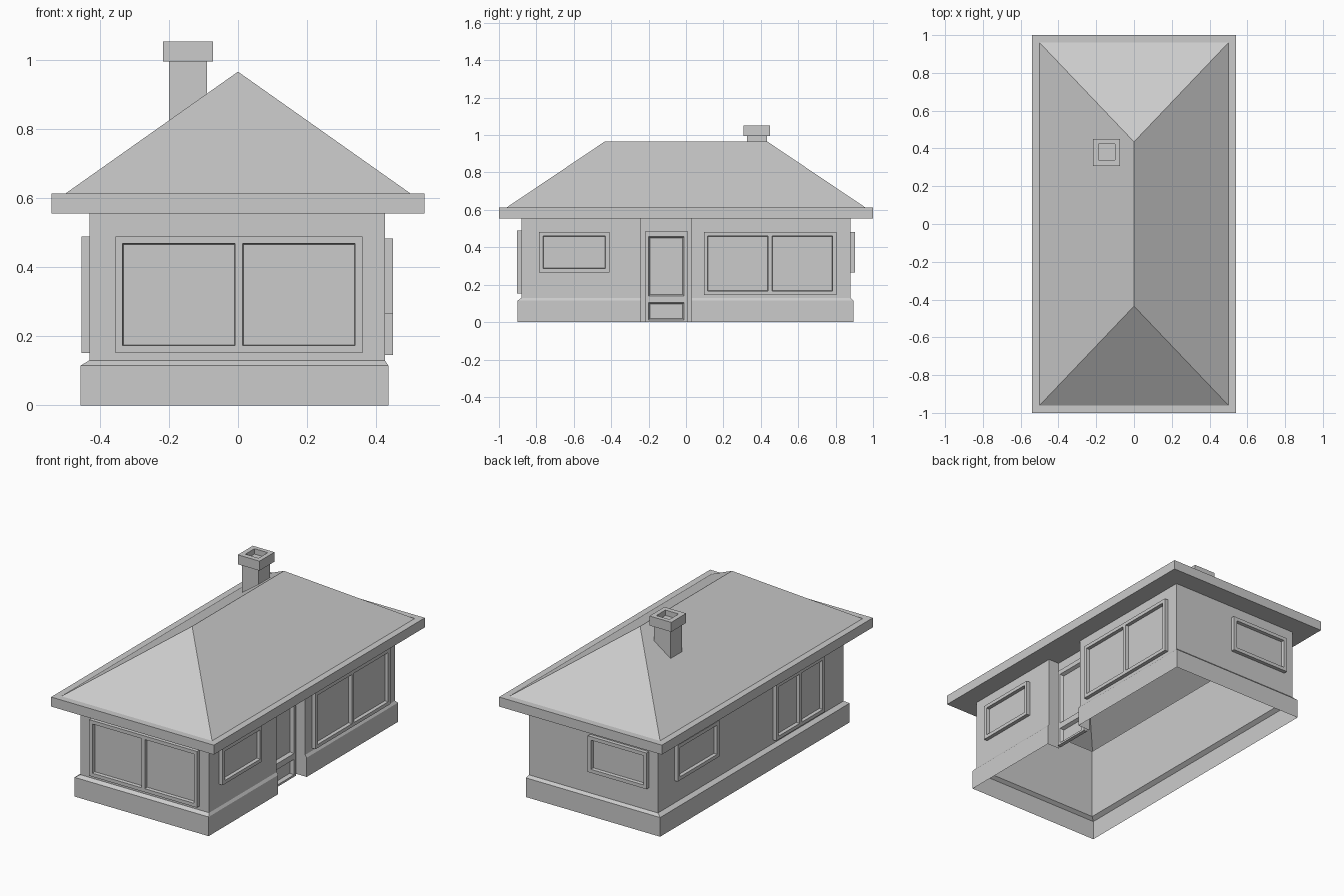
import bpy, bmesh

if "Cube" in bpy.data.objects:
    bpy.data.objects.remove(bpy.data.objects["Cube"])

grey = bpy.data.materials.new("plain grey")
grey.diffuse_color = (0.6, 0.6, 0.6, 1)
grey.use_nodes = True
grey.node_tree.nodes["Principled BSDF"].inputs["Base Color"].default_value = grey.diffuse_color

XL, XR, XD = -0.43, 0.425, 0.355      # left wall, right wall, recessed doorway
YF, YB = -0.88, 0.88                  # front wall, back wall
D0, D1 = -0.24, 0.03                  # doorway limits
EAVE, GUTTER = 0.555, 0.612


def finish(name, bm):
    bmesh.ops.remove_doubles(bm, verts=bm.verts, dist=1e-5)
    bmesh.ops.recalc_face_normals(bm, faces=bm.faces)
    me = bpy.data.meshes.new(name)
    bm.to_mesh(me)
    bm.free()
    me.materials.append(grey)
    ob = bpy.data.objects.new(name, me)
    bpy.context.collection.objects.link(ob)
    return ob


def loft(name, rings, cap_end=False):
    """Skin a stack of closed rings; coincident neighbours collapse to triangles."""
    bm = bmesh.new()
    for a, b in zip(rings, rings[1:]):
        for i in range(len(a)):
            j = (i + 1) % len(a)
            pts = []
            for p in (a[i], a[j], b[j], b[i]):
                if p not in pts:
                    pts.append(p)
            if len(pts) > 2:
                bm.faces.new([bm.verts.new(p) for p in pts])
    if cap_end:
        bm.faces.new([bm.verts.new(p) for p in rings[-1]])
    return finish(name, bm)


def rect(x0, x1, y0, y1, z):
    return [(x0, y0, z), (x1, y0, z), (x1, y1, z), (x0, y1, z)]


def footprint(x0, x1, y0, y1, xd, z):
    return [(x0, y0, z), (x1, y0, z), (x1, D0, z), (xd, D0, z),
            (xd, D1, z), (x1, D1, z), (x1, y1, z), (x0, y1, z)]


# Walls with plinth, sloped ledge and doorway recess, open underneath
loft("walls", [
    footprint(-0.455, 0.435, -0.9, 0.895, XD, 0),
    footprint(-0.455, 0.435, -0.9, 0.895, XD, 0.115),
    footprint(XL, XR, YF, YB, XD, 0.13),
    footprint(XL, XR, YF, YB, XD, EAVE)])

# Underside of the eaves
loft("soffit", [footprint(XL, XR, YF, YB, XD, EAVE),
                footprint(-0.54, 0.54, -1, 1, 0.54, EAVE)])

# Eave band and hipped roof
loft("roof", [
    rect(-0.54, 0.54, -1, 1, EAVE),
    rect(-0.54, 0.54, -1, 1, GUTTER),
    rect(-0.5, 0.5, -0.96, 0.96, GUTTER),
    rect(0, 0, -0.435, 0.435, 0.965)])

# Chimney: shaft cut to the roof slope, cap and flue opening
shaft = (-0.2, -0.09, 0.325, 0.432)
cap = (-0.217, -0.073, 0.308, 0.45)
flue = (-0.188, -0.1, 0.338, 0.424)
foot = [(x, y, 0.965 + x * 0.706 - 0.01) for x, y, z in rect(*shaft, 0)]
loft("chimney", [foot, rect(*shaft, 0.995), rect(*cap, 0.995), rect(*cap, 1.052),
                 rect(*flue, 1.052), rect(*flue, 1.02)], cap_end=True)

# Mapping from (along wall, height, distance out) to space for each side
SIDES = {
    "front": lambda u, z, d: (u, YF - d, z),
    "back": lambda u, z, d: (u, YB + d, z),
    "left": lambda u, z, d: (XL - d, u, z),
    "right": lambda u, z, d: (XR + d, u, z),
    "door": lambda u, z, d: (XD + d, u, z),
}


def panel(name, side, us, zs, out=0.023, rim=0.003):
    """Raised frame; cells with odd column and row are sunken panes."""
    f = SIDES[side]
    bm = bmesh.new()
    grid = [[bm.verts.new(f(u, z, out)) for z in zs] for u in us]
    panes = []
    for i in range(len(us) - 1):
        for j in range(len(zs) - 1):
            face = bm.faces.new((grid[i][j], grid[i + 1][j],
                                 grid[i + 1][j + 1], grid[i][j + 1]))
            if i % 2 and j % 2:
                panes.append(face)
    if side in ("back", "left"):
        bmesh.ops.reverse_faces(bm, faces=bm.faces)
    border = [e for e in bm.edges if e.is_boundary]
    ext = bmesh.ops.extrude_edge_only(bm, edges=border)["geom"]
    back = f(0, 0, 0)
    axis = 1 if side in ("front", "back") else 0
    for v in ext:
        if isinstance(v, bmesh.types.BMVert):
            v.co[axis] = back[axis]
    bm.normal_update()
    bmesh.ops.inset_individual(bm, faces=panes, thickness=rim, depth=-out + 0.003)
    return finish(name, bm)


def window(name, side, u0, u1, z0, z1, double=False):
    b = 0.021
    mid = (u0 + u1) / 2
    us = [u0, u0 + b, u1 - b, u1]
    if double:
        us[2:2] = [mid - 0.011, mid + 0.011]
    panel(name, side, us, [z0, z0 + b, z1 - b, z1])


window("front_window", "front", -0.355, 0.36, 0.152, 0.489, True)
window("right_large_window", "right", 0.095, 0.805, 0.145, 0.482, True)
window("right_small_window", "right", -0.785, -0.41, 0.265, 0.482)
window("left_large_window", "left", -0.67, -0.21, 0.152, 0.489, True)
window("left_small_window", "left", 0.33, 0.725, 0.265, 0.482)
window("back_window", "back", -0.37, 0.02, 0.265, 0.482)

# Door with tall upper panel and low lower panel
panel("door", "door", [-0.22, -0.2, -0.01, 0.01],
      [0, 0.012, 0.105, 0.14, 0.458, 0.485], rim=0.012)
